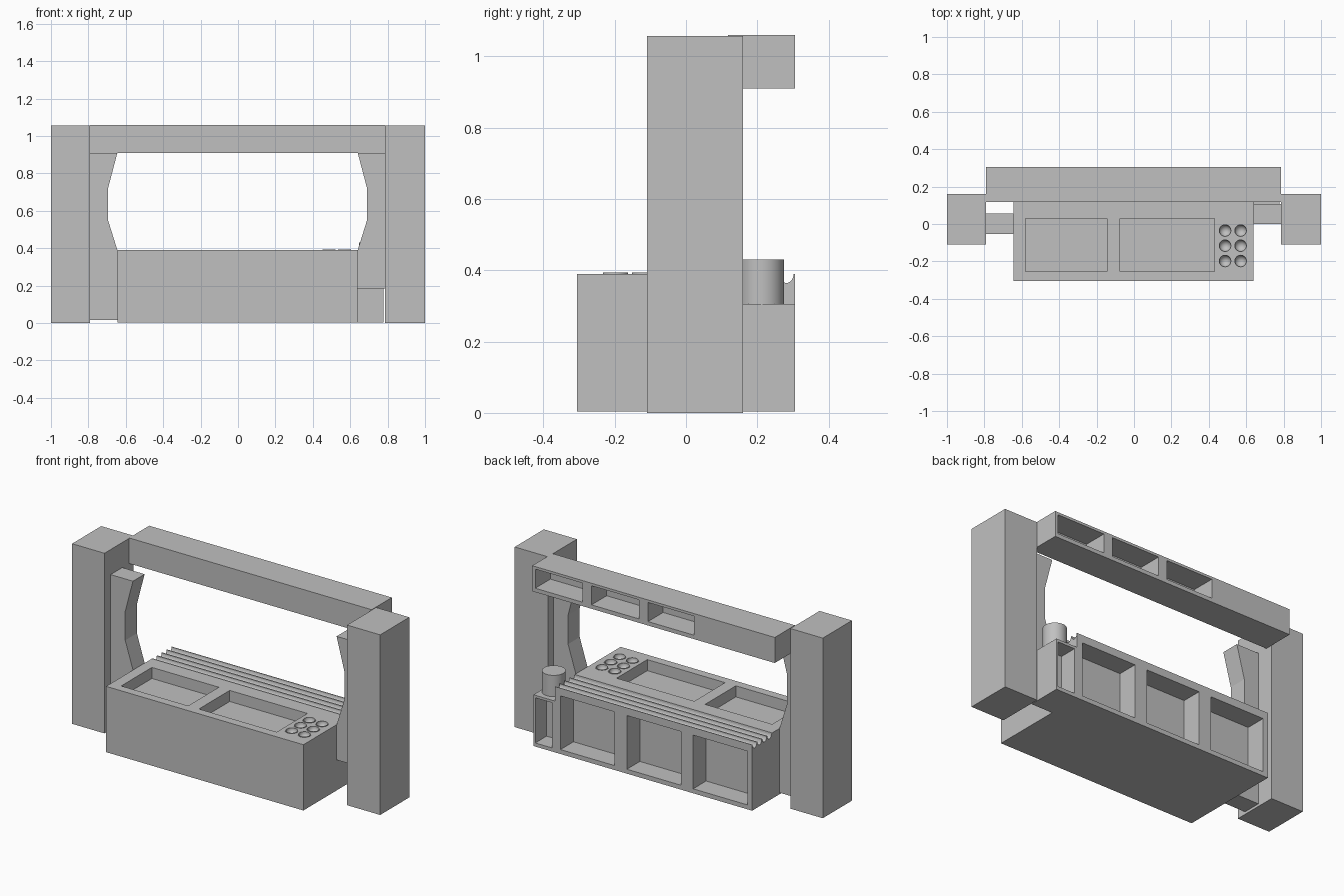
import bpy, bmesh, math

if "Cube" in bpy.data.objects:
    bpy.data.objects.remove(bpy.data.objects["Cube"])

grey = bpy.data.materials.new("warm_grey")
grey.diffuse_color = (0.53, 0.53, 0.53, 1)
grey.use_nodes = True
grey.node_tree.nodes["Principled BSDF"].inputs["Base Color"].default_value = grey.diffuse_color


def finish(name, bm):
    bmesh.ops.remove_doubles(bm, verts=bm.verts, dist=1e-5)
    bmesh.ops.recalc_face_normals(bm, faces=bm.faces)
    me = bpy.data.meshes.new(name)
    bm.to_mesh(me)
    bm.free()
    me.materials.append(grey)
    ob = bpy.data.objects.new(name, me)
    bpy.context.collection.objects.link(ob)
    return ob


def box(name, x, y, z):
    """Box from (min, max) pairs."""
    bm = bmesh.new()
    bmesh.ops.create_cube(bm, size=1)
    for v in bm.verts:
        for i, (a, b) in enumerate((x, y, z)):
            v.co[i] = a if v.co[i] < 0 else b
    return finish(name, bm)


def prism(name, pts, axis, a, b):
    """Extrude a 2D outline along axis 'x' (pts = y,z) or 'y' (pts = x,z)."""
    bm = bmesh.new()
    place = (lambda p, t: (t, p[0], p[1])) if axis == 'x' else (lambda p, t: (p[0], t, p[1]))
    lo = [bm.verts.new(place(p, a)) for p in pts]
    hi = [bm.verts.new(place(p, b)) for p in pts]
    bm.faces.new(lo)
    bm.faces.new(hi[::-1])
    n = len(pts)
    for i in range(n):
        j = (i + 1) % n
        bm.faces.new((lo[i], hi[i], hi[j], lo[j]))
    return finish(name, bm)


def lathe(name, profile, x, y, steps=32):
    """Spin an (r, z) profile about a vertical axis at x, y."""
    bm = bmesh.new()
    vs = [bm.verts.new((r, 0, z)) for r, z in profile]
    es = [bm.edges.new(p) for p in zip(vs, vs[1:])]
    bmesh.ops.spin(bm, geom=vs + es, cent=(0, 0, 0), axis=(0, 0, 1),
                   angle=2 * math.pi, steps=steps, use_duplicate=False)
    bmesh.ops.translate(bm, verts=bm.verts, vec=(x, y, 0))
    return finish(name, bm)


def smooth(ob):
    bpy.ops.object.select_all(action='DESELECT')
    ob.select_set(True)
    bpy.context.view_layer.objects.active = ob
    bpy.ops.object.shade_smooth_by_angle(angle=math.radians(35))


def cut(ob, cutter):
    """Subtract the cutter, then discard it."""
    cutter.hide_render = True
    m = ob.modifiers.new("cut", 'BOOLEAN')
    m.operation = 'DIFFERENCE'
    m.solver = 'EXACT'
    m.object = cutter
    bpy.context.view_layer.objects.active = ob
    bpy.ops.object.modifier_apply(modifier=m.name)
    bpy.data.objects.remove(cutter)


# Tall end columns
box("left_column", (-1, -0.79), (-0.11, 0.16), (0, 1.057))
box("right_column", (0.785, 1), (-0.11, 0.16), (0, 1.057))

# Shaped side posts between counter and columns
curve = [(0.645, 0.39), (0.695, 0.55), (0.695, 0.72), (0.645, 0.91)]
prism("left_post", [(-0.79, 0.015), (-0.645, 0.015)] + [(-x, z) for x, z in curve]
      + [(-0.79, 0.91)], 'y', -0.053, 0.055)
prism("right_post", [(0.785, 0.185), (0.64, 0.185)] + [(x - 0.005, z) for x, z in curve]
      + [(0.785, 0.91)], 'y', 0.0, 0.108)

# Overhead shelf beam: plain part and end cabinet, open niches at the back
beam = box("overhead_beam", (-0.79, 0.42), (0.118, 0.305), (0.91, 1.06))
end = box("overhead_end_cabinet", (0.42, 0.785), (0.118, 0.305), (0.91, 1.06))
for ob, x0, x1 in ((end, 0.458, 0.765), (beam, 0.09, 0.40), (beam, -0.267, 0.033)):
    cut(ob, box("cutter", (x0, x1), (0.165, 0.4), (0.933, 1.045)))

# Front counter with two sunken basins
counter = box("front_counter", (-0.643, 0.638), (-0.305, 0.12), (0.004, 0.39))
for x0, x1 in ((-0.58, -0.145), (-0.075, 0.43)):
    cut(counter, box("cutter", (x0, x1), (-0.255, 0.03), (0.325, 0.5)))

# Six small round cups in the counter top
R = 0.031
bowl = [(0.035, 0.384), (0.035, 0.393), (R, 0.393)]
bowl += [(R * math.cos(a * math.pi / 16), 0.39 - R * math.sin(a * math.pi / 16)) for a in range(9)]
for x in (0.487, 0.57):
    for y in (-0.035, -0.116, -0.198):
        cut(counter, lathe("cutter", [(0, 0.35), (0.033, 0.35), (0.033, 0.45), (0, 0.45)], x, y))
        smooth(lathe("round_cup", bowl, x, y))

# Rear counter with fluted top and three open niches
outline = [(0.12, 0.004), (0.12, 0.385)]
for k in range(4):
    c = 0.145 + k * 0.0455
    outline += [(c - 0.020 * math.cos(a * math.pi / 10), 0.39 - 0.026 * math.sin(a * math.pi / 10))
                for a in range(11)]
outline += [(0.305, 0.39), (0.305, 0.004)]
rear = prism("rear_fluted_counter", outline, 'x', -0.643, 0.638)
for x0 in (-0.612, -0.182, 0.249):
    cut(rear, box("cutter", (x0, x0 + 0.352), (0.185, 0.4), (0.03, 0.345)))

# Small side cabinet with open niche, and the canister on top
side = box("side_cabinet", (0.638, 0.777), (0.105, 0.305), (0.004, 0.305))
cut(side, box("cutter", (0.655, 0.765), (0.2, 0.4), (0.025, 0.29)))
smooth(lathe("canister", [(0, 0.305), (0.063, 0.305), (0.063, 0.43), (0, 0.43)], 0.71, 0.212))
